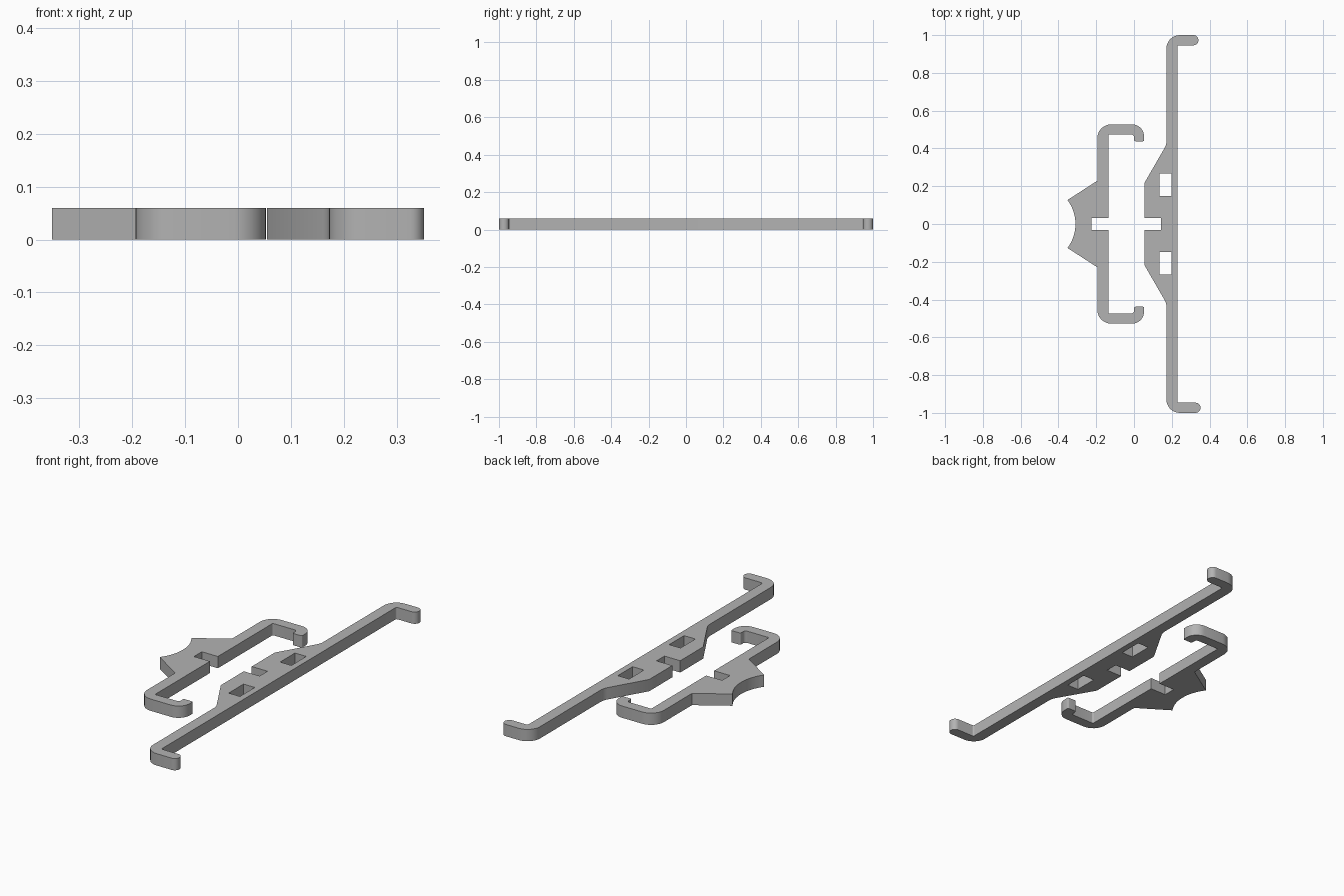
import bpy, bmesh, math
from mathutils import Vector

if "Cube" in bpy.data.objects:
    bpy.data.objects.remove(bpy.data.objects["Cube"])

HEIGHT = 0.06

grey = bpy.data.materials.new("plain grey")
grey.diffuse_color = (0.45, 0.45, 0.45, 1)
grey.use_nodes = True
grey.node_tree.nodes["Principled BSDF"].inputs["Base Color"].default_value = grey.diffuse_color


def rounded(points, steps=8):
    """Closed outline from (x, y, corner radius) points."""
    out = []
    n = len(points)
    for i, (x, y, r) in enumerate(points):
        p = Vector((x, y))
        if r == 0:
            out.append(p)
            continue
        a = (Vector(points[i - 1][:2]) - p).normalized()
        b = (Vector(points[(i + 1) % n][:2]) - p).normalized()
        half = a.angle(b) / 2
        centre = p + (a + b).normalized() * (r / math.sin(half))
        start = p + a * (r / math.tan(half)) - centre
        end = p + b * (r / math.tan(half)) - centre
        sweep = start.angle_signed(end)  # clockwise positive
        for k in range(steps + 1):
            t = -sweep * k / steps
            c, s = math.cos(t), math.sin(t)
            out.append(centre + Vector((start.x * c - start.y * s,
                                        start.x * s + start.y * c)))
    return out


def mirrored(half):
    """Adds the same points reflected across y = 0, in reverse order."""
    return half + [(x, -y, r) for x, y, r in reversed(half)]


def plate(name, loops):
    """Extrudes an outline, with any hole outlines, to a flat plate."""
    bm = bmesh.new()
    edges = []
    for loop in loops:
        vs = [bm.verts.new((p[0], p[1], 0)) for p in loop]
        edges += [bm.edges.new((vs[i - 1], vs[i])) for i in range(len(vs))]
    bmesh.ops.triangle_fill(bm, edges=edges, use_beauty=True, use_dissolve=False)
    top = bmesh.ops.extrude_face_region(bm, geom=bm.faces[:], use_keep_orig=True)
    bmesh.ops.translate(bm, vec=(0, 0, HEIGHT),
                        verts=[g for g in top["geom"] if isinstance(g, bmesh.types.BMVert)])
    bmesh.ops.recalc_face_normals(bm, faces=bm.faces[:])
    me = bpy.data.meshes.new(name)
    bm.to_mesh(me)
    bm.free()
    me.materials.append(grey)
    ob = bpy.data.objects.new(name, me)
    bpy.context.collection.objects.link(ob)
    bpy.ops.object.select_all(action='DESELECT')
    ob.select_set(True)
    bpy.context.view_layer.objects.active = ob
    bpy.ops.object.shade_smooth_by_angle(angle=math.radians(30))


# Short clip: notch, inner edge, hooked end, outer edge, gusset, curved seat
clip = [(-0.226, 0.032, 0), (-0.136, 0.032, 0), (-0.136, 0.474, 0.008),
        (0.0, 0.474, 0.014), (0.0, 0.438, 0.008), (0.053, 0.438, 0.006),
        (0.053, 0.527, 0.062), (-0.194, 0.527, 0.072),
        (-0.194, 0.229, 0), (-0.352, 0.127, 0)]
seat_radius, seat_x = 0.213, -0.523
seat_angle = math.asin(0.127 / seat_radius)
seat = []
for k in range(1, 16):
    a = seat_angle * (1 - k / 8)
    seat.append((seat_x + seat_radius * math.cos(a), seat_radius * math.sin(a), 0))
clip_outline = clip + seat + [(x, -y, r) for x, y, r in reversed(clip)]
plate("short_clip", [rounded(clip_outline)])


# Long bar: notch, thick middle, taper, bent arm with rounded tip
def bar_half(tip):
    return [(0.144, 0.032, 0), (0.055, 0.032, 0), (0.055, 0.217, 0),
            (0.172, 0.42, 0.08), (0.172, 1.0, 0.07), (tip, 1.0, 0.026),
            (tip, 0.946, 0.026), (0.23, 0.946, 0.008)]


bar = bar_half(0.341) + [(x, -y, r) for x, y, r in reversed(bar_half(0.352))]
windows = [[(0.134, s * 0.147), (0.198, s * 0.147), (0.198, s * 0.267), (0.134, s * 0.267)]
           for s in (1, -1)]
plate("long_bar", [rounded(bar)] + windows)
